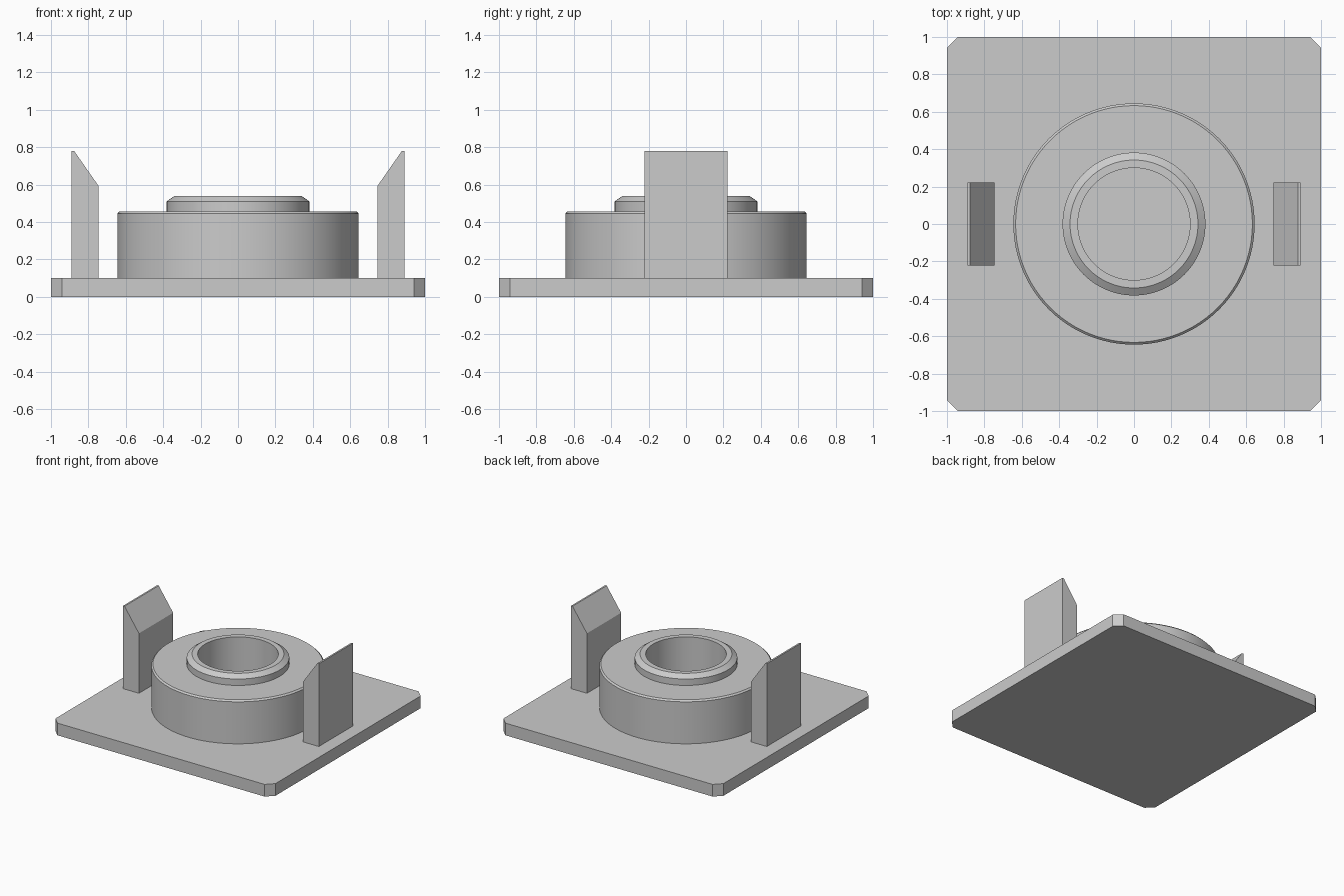
import bpy, bmesh, math

cube = bpy.data.objects.get("Cube")
if cube:
    bpy.data.objects.remove(cube, do_unlink=True)

grey = bpy.data.materials.new("plain grey")
grey.use_nodes = True
colour = (0.6, 0.6, 0.6, 1)
grey.diffuse_color = colour
grey.node_tree.nodes["Principled BSDF"].inputs["Base Color"].default_value = colour


def finish(name, bm):
    bmesh.ops.recalc_face_normals(bm, faces=bm.faces)
    mesh = bpy.data.meshes.new(name)
    bm.to_mesh(mesh)
    bm.free()
    mesh.materials.append(grey)
    obj = bpy.data.objects.new(name, mesh)
    bpy.context.collection.objects.link(obj)
    return obj


def extrude(name, outline, offset):
    """Flat outline pushed along an offset into a solid."""
    bm = bmesh.new()
    face = bm.faces.new([bm.verts.new(p) for p in outline])
    result = bmesh.ops.extrude_face_region(bm, geom=[face], use_keep_orig=True)
    verts = [g for g in result["geom"] if isinstance(g, bmesh.types.BMVert)]
    bmesh.ops.translate(bm, verts=verts, vec=offset)
    return finish(name, bm)


def lathe(name, profile, segments=96):
    """Closed (radius, height) profile turned about the z axis."""
    bm = bmesh.new()
    rings = []
    for i in range(segments):
        a = 2 * math.pi * i / segments
        rings.append([bm.verts.new((r * math.cos(a), r * math.sin(a), z)) for r, z in profile])
    n = len(profile)
    for i in range(segments):
        here, there = rings[i], rings[(i + 1) % segments]
        for j in range(n):
            k = (j + 1) % n
            bm.faces.new((here[j], there[j], there[k], here[k]))
    obj = finish(name, bm)
    bpy.ops.object.select_all(action="DESELECT")
    obj.select_set(True)
    bpy.context.view_layer.objects.active = obj
    bpy.ops.object.shade_smooth_by_angle(angle=math.radians(25))
    return obj


# Square base plate with clipped corners
cut, base_top = 0.942, 0.1
corners = []
for sx, sy in ((1, 1), (-1, 1), (-1, -1), (1, -1)):
    pair = [(sx, sy * cut, 0), (sx * cut, sy, 0)]
    corners += pair if sx * sy > 0 else pair[::-1]
extrude("base_plate", corners, (0, 0, base_top))

# Round housing and raised collar around an open bore
bore = 0.3
lathe("round_housing", [(bore, base_top), (0.645, base_top), (0.645, 0.445),
                        (0.633, 0.457), (bore, 0.457)])
lathe("collar", [(bore, 0.457), (0.382, 0.457), (0.382, 0.51),
                 (0.342, 0.538), (bore, 0.538)])

# Upright side clips, sloping down towards the middle
for name, s in (("left_clip", 1), ("right_clip", -1)):
    side = [(0.745, base_top), (0.89, base_top), (0.89, 0.78), (0.876, 0.78), (0.745, 0.592)]
    extrude(name, [(s * x, -0.222, z) for x, z in side], (0, 0.444, 0))
